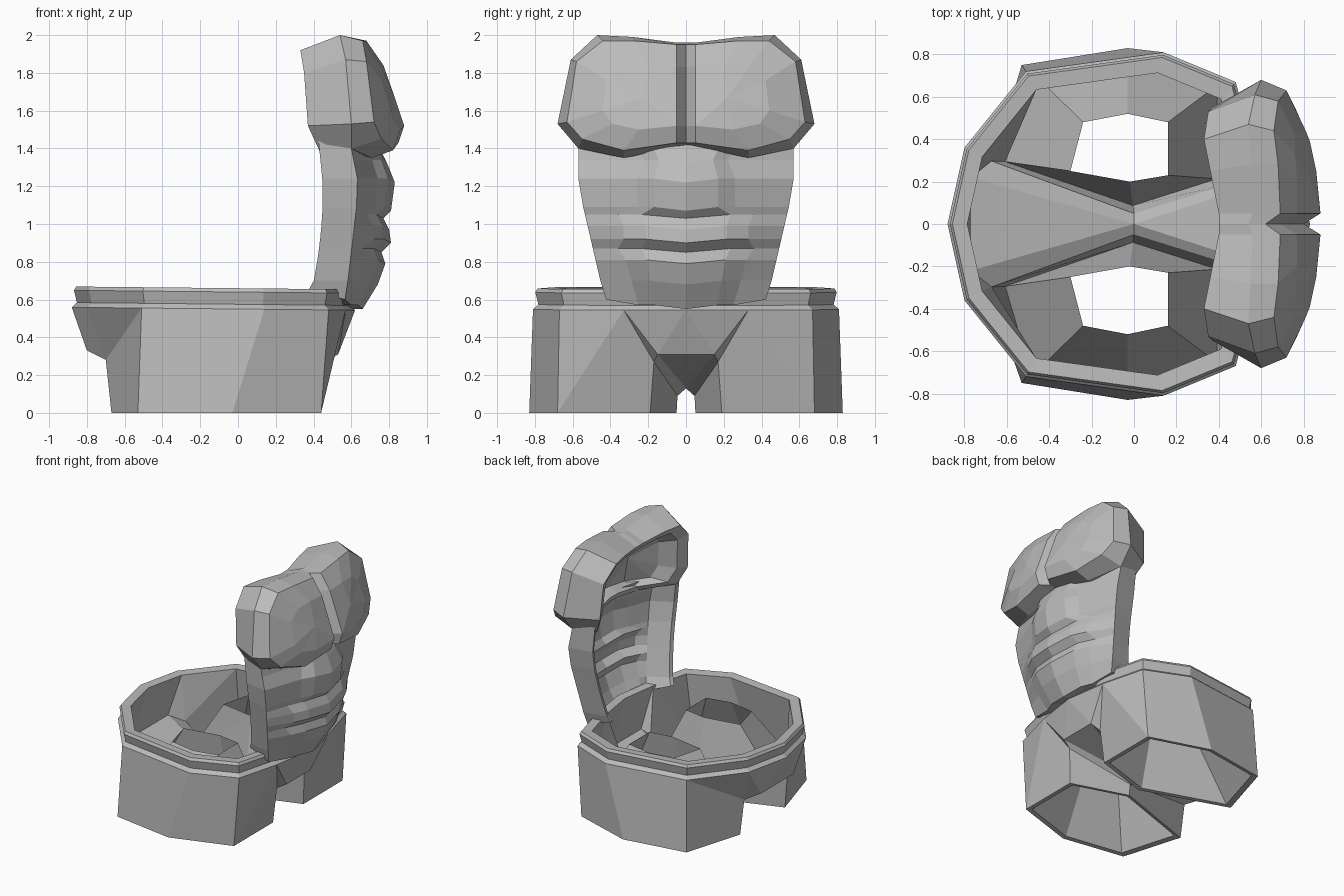
import bpy
import bmesh
from mathutils import Vector

default_cube = bpy.data.objects.get("Cube")
if default_cube:
    bpy.data.objects.remove(default_cube, do_unlink=True)

# One plain grey for everything
grey = bpy.data.materials.new("plain_grey")
grey.use_nodes = True
colour = (0.5, 0.5, 0.5, 1)
grey.diffuse_color = colour
grey.node_tree.nodes["Principled BSDF"].inputs["Base Color"].default_value = colour


def build_mirrored(name, polygons):
    """Make a flat-shaded object from half its polygons, mirrored across y."""
    bm = bmesh.new()
    for polygon in polygons:
        for side in (1, -1):
            corners = [bm.verts.new((p[0], p[1] * side, p[2])) for p in polygon]
            bm.faces.new(corners[::side])
    bmesh.ops.remove_doubles(bm, verts=bm.verts[:], dist=0.0005)
    bmesh.ops.recalc_face_normals(bm, faces=bm.faces[:])
    mesh = bpy.data.meshes.new(name)
    bm.to_mesh(mesh)
    bm.free()
    mesh.materials.append(grey)
    part = bpy.data.objects.new(name, mesh)
    bpy.context.collection.objects.link(part)
    return part


def loft(first, second, closed=False):
    """Quads joining two rows of points."""
    count = len(first)
    steps = count if closed else count - 1
    return [[first[i], first[(i + 1) % count], second[(i + 1) % count], second[i]]
            for i in range(steps)]


def fan(ring, centre):
    """Triangles from a closed ring to a centre point."""
    return [[ring[i - 1], ring[i], centre] for i in range(len(ring))]


def blend(points, centre, amount):
    return [Vector(p).lerp(Vector(centre), amount) for p in points]


# ---- Shorts: waist outline, leg hexagon and crotch points of one half ----
waist = [(0.62, 0), (0.57, 0.33), (0.48, 0.67), (0.14, 0.81), (-0.51, 0.72),
         (-0.8, 0.36), (-0.88, 0)]
leg = [(0.44, 0.19), (0.44, 0.68), (-0.03, 0.83), (-0.53, 0.75), (-0.67, 0.28), (0, 0.05)]
hole = [(0.16, 0.23), (0.16, 0.48), (-0.03, 0.52), (-0.24, 0.48), (-0.3, 0.25), (-0.02, 0.2)]
PATCHES = ("pvG vJG vBAJ vqB qrCB rsDC stL sLED tHL tuH uhH "
           "pGg gGK GJMK JAFM MFEL MLHK HhK")


def shorts_skin(waist_row, leg_row, crotch_row):
    points = dict(zip("pvqrstuABCDEFGgHhKJLM", waist_row + leg_row + crotch_row))
    return [[points[letter] for letter in patch] for patch in PATCHES.split()]


def waist_ring(scale, z):
    return [Vector((-0.1 + (x + 0.1) * scale, y * scale, z - 0.01 * x)) for x, y in waist]


def leg_ring(amount, z):
    return [Vector((p.x, p.y, z)) for p in
            blend([(x, y, 0) for x, y in leg], (-0.05, 0.42, 0), amount)]


# Waistband steps from the outside over the rim to the inside
band = [waist_ring(scale, z) for scale, z in
        ((1, 0.55), (0.965, 0.575), (0.985, 0.64), (0.97, 0.66), (0.88, 0.655))]
outer_crotch = [(0.53, 0.15, 0.31), (0.53, 0, 0.31), (-0.8, 0.2, 0.33), (-0.8, 0, 0.33),
                (0, 0, 0.13), (0.46, 0.17, 0.27), (-0.7, 0.27, 0.28), (0, 0.045, 0.09)]
inner_crotch = [Vector((x * 0.96, y * 1.1, z + 0.04)) for x, y, z in outer_crotch]
hem, hem_inner, floor = leg_ring(0, 0), leg_ring(0.08, 0.005), leg_ring(0.1, 0.12)
collar = [Vector((x, y, 0.57)) for x, y in hole]

shorts = shorts_skin(band[0], hem, outer_crotch)
shorts += shorts_skin(band[-1], floor, inner_crotch)
for lower, upper in zip(band, band[1:]):
    shorts += loft(lower, upper)
for lower, upper in ((hem, hem_inner), (hem_inner, collar), (floor, collar)):
    shorts += loft(lower, upper, closed=True)
build_mirrored("shorts", shorts)


# ---- Belly plate: levels of height, centre depth, muscle edge depth and width ----
levels = [
    (1.44, 0.74, 0.68, 0.3),
    (1.34, 0.79, 0.71, 0.22),
    (1.24, 0.83, 0.74, 0.26),
    (1.09, 0.81, 0.73, 0.26),
    (1.05, 0.77, 0.68, 0.36),
    (0.99, 0.8, 0.72, 0.33),
    (0.92, 0.81, 0.72, 0.33),
    (0.87, 0.76, 0.66, 0.36),
    (0.81, 0.78, 0.69, 0.32),
    (0.7, 0.74, 0.65, 0.29),
    (0.57, 0.66, 0.6, 0.25),
]


def belly_section(z, centre, edge, width):
    drop = max(0, (1.2 - z) / 0.6)
    rise = max(0, (z - 1.2) / 0.2)
    flank = 0.57 - 0.14 * drop
    flank_x = 0.64 - 0.07 * drop - 0.04 * rise
    back_x = 0.45 - 0.07 * drop * drop - 0.02 * rise
    flank_z, back_z = max(z, 0.6), max(z, 0.65)
    plate_x = centre * 0.6 + edge * 0.4
    outside = [(centre, 0, z - 0.02), (plate_x, width * 0.65, z), (edge, width, z),
               (flank_x, flank, flank_z), (back_x, flank - 0.04, back_z)]
    inside = [(back_x + 0.01, flank - 0.07, back_z),
              (flank_x - 0.02, flank - 0.15, flank_z),
              (edge - 0.06, min(width - 0.02, flank - 0.2), z),
              (plate_x - 0.06, width * 0.5, z), (centre - 0.07, 0, z - 0.02)]
    return outside + inside


sections = [belly_section(*level) for level in levels]
belly = []
for upper, lower in zip(sections, sections[1:]):
    belly += loft(upper, lower)
for end in (sections[0], sections[-1]):
    belly += loft(end[:5], end[:4:-1])
build_mirrored("belly_plate", belly)


# ---- Chest plate: rings from the back rim to the front of one half ----
back_rim = [(0.4, 0.05, 1.9), (0.36, 0.25, 1.92), (0.33, 0.4, 1.92), (0.35, 0.53, 1.8),
            (0.37, 0.55, 1.52), (0.43, 0.5, 1.39), (0.62, 0.3, 1.37), (0.64, 0.05, 1.4)]
side_ring = [(0.56, 0.05, 1.96), (0.55, 0.28, 1.99), (0.54, 0.47, 2), (0.57, 0.61, 1.87),
             (0.6, 0.68, 1.53), (0.6, 0.57, 1.4), (0.71, 0.33, 1.35), (0.72, 0.05, 1.41)]
bevel_ring = [(0.69, 0.05, 1.95), (0.68, 0.28, 1.97), (0.66, 0.44, 1.97), (0.68, 0.58, 1.86),
              (0.72, 0.63, 1.54), (0.76, 0.55, 1.45), (0.82, 0.33, 1.39), (0.85, 0.05, 1.43)]
front_ring = [(0.77, 0.05, 1.83), (0.77, 0.2, 1.84), (0.76, 0.33, 1.83), (0.76, 0.42, 1.76),
              (0.81, 0.44, 1.6), (0.83, 0.39, 1.53), (0.86, 0.25, 1.5), (0.88, 0.05, 1.52)]


def sunk_ring(amount, depth):
    """The back rim drawn inwards and pushed forwards."""
    return [Vector((p.x + depth, p.y, p.z))
            for p in blend(back_rim, (0.52, 0.05, 1.62), amount)]


def with_groove(ring, depth):
    """Add the sunken centre-line points at both ends of a half ring."""
    ends = [Vector((ring[i][0] - depth, 0, ring[i][2])) for i in (0, -1)]
    return [ends[0]] + list(ring) + [ends[1]]


rings = [with_groove(ring, depth) for ring, depth in
         ((sunk_ring(0.3, 0.11), 0), (sunk_ring(0.17, 0.01), 0), (back_rim, 0),
          (side_ring, 0.02), (bevel_ring, 0.07), (front_ring, 0.08))]
chest = []
for behind, ahead in zip(rings, rings[1:]):
    chest += loft(behind, ahead)
front = rings[-1]
chest += fan(front_ring, (0.83, 0.22, 1.67))
chest.append([front[0], front[1], front[-2], front[-1]])
# Hollow back surface of the chest
chest += fan(rings[0], (0.65, 0.2, 1.65))
build_mirrored("chest_plate", chest)
